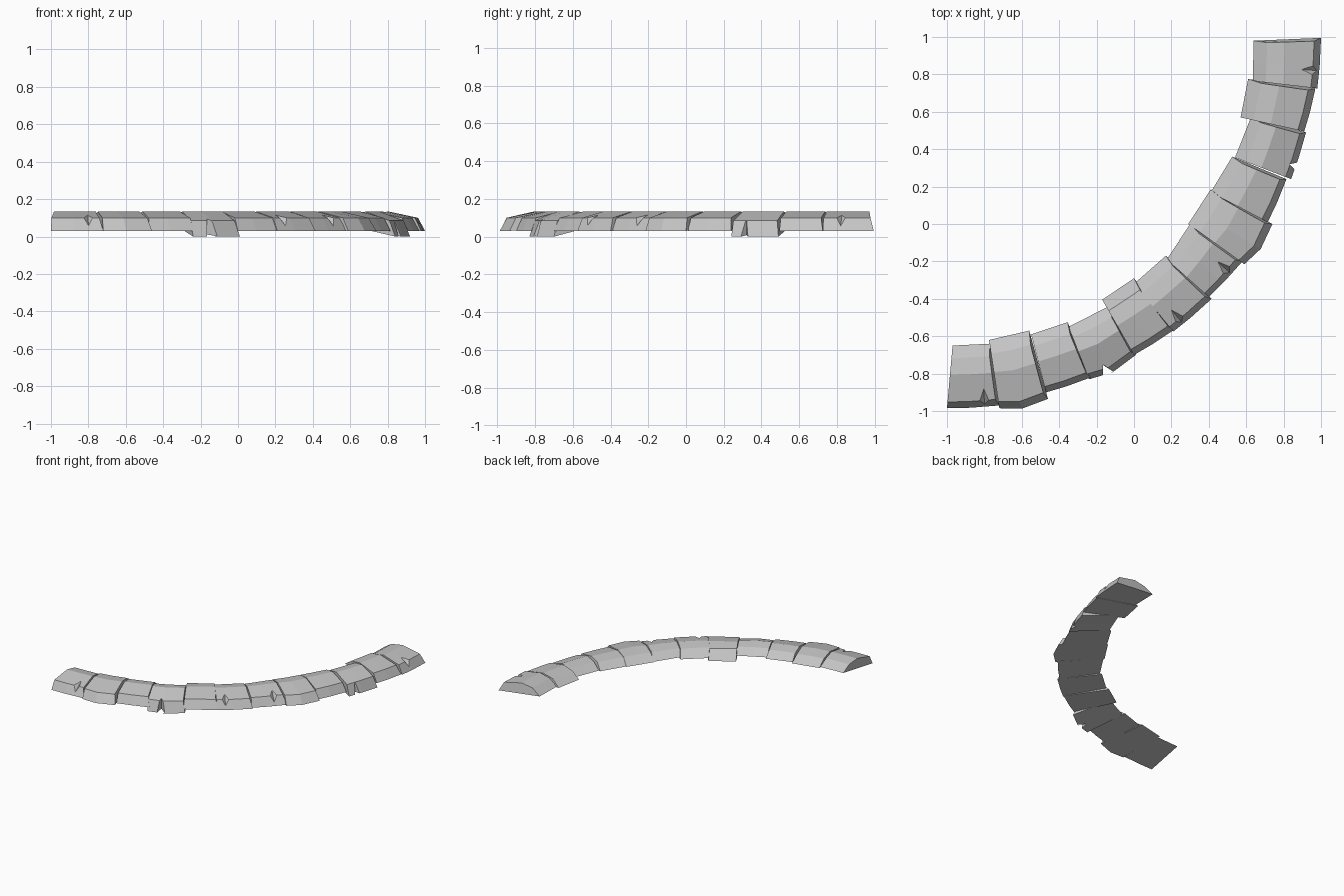
import bpy
import bmesh
from mathutils import Vector, Matrix

cube = bpy.data.objects.get("Cube")
if cube:
    bpy.data.objects.remove(cube, do_unlink=True)

stone = bpy.data.materials.new("grey stone")
stone.use_nodes = True
color = (0.55, 0.55, 0.55, 1)
stone.diffuse_color = color
stone.node_tree.nodes["Principled BSDF"].inputs["Base Color"].default_value = color

# Footprint of each block: outer start, outer end, inner start, inner end
FOOTPRINTS = [
    ((-1, -.985), (-.72, -.97), (-.97, -.65), (-.77, -.64)),
    ((-.72, -.985), (-.46, -.935), (-.775, -.62), (-.56, -.57)),
    ((-.47, -.9), (-.23, -.82), (-.55, -.59), (-.355, -.525)),
    ((-.24, -.83), (.01, -.7), (-.35, -.55), (-.135, -.44)),
    ((0, -.7), (.215, -.565), (-.17, -.405), (0, -.29)),
    ((.21, -.575), (.415, -.4), (0, -.32), (.17, -.17)),
    ((.4, -.39), (.58, -.2), (.175, -.19), (.3, 0)),
    ((.59, -.215), (.74, 0), (.29, 0), (.41, .185)),
    ((.715, .01), (.815, .24), (.41, .17), (.525, .36)),
    ((.84, .24), (.92, .49), (.54, .355), (.625, .57)),
    ((.91, .495), (.97, .725), (.57, .57), (.61, .775)),
    ((.98, .725), (1, .995), (.635, .765), (.64, .98)),
]
BULGE = {1: .025, 3: .025, 7: .025}             # blocks with a bent outer side
SUNK = {3, 9}                                   # blocks tipped down outwards
INNER_LOW = {4: .045, 5: .06}                   # underside height at the inner edge
CHIPS = {0: .72, 3: .36, 5: .25, 6: .65, 9: .28, 11: .35}  # place along outer edge
SHOULDER, RIDGE, RIM = (.2, .117), (.47, .133), (.9, .1)
END_DRAFT = .06                                 # far end face leans inwards


def build_block(index, corners):
    """Loft the cross-section through three stations along the footprint."""
    o0, o1, i0, i1 = [Vector(c) for c in corners]
    tip = .03 if index in SUNK else 0
    section = [(0, INNER_LOW.get(index, .07)), SHOULDER, RIDGE,
               (RIM[0], RIM[1] - tip / 2), (1, .03 - tip)]
    along = (o1 - o0).normalized()
    outward = Vector((along.y, -along.x))
    bm = bmesh.new()
    rings = []
    for t in (0, .45, 1):
        ring = []
        for w, z in section:
            s = t if w in (0, 1) else t * (1 - END_DRAFT)
            outer = o0.lerp(o1, s)
            if 0 < t < 1:
                outer += outward * BULGE.get(index, .004)
            p = i0.lerp(i1, s).lerp(outer, w)
            ring.append(bm.verts.new((p.x, p.y, z)))
        rings.append(ring)
    count = len(section)
    for a, b in zip(rings, rings[1:]):
        for k in range(count):
            n = (k + 1) % count
            bm.faces.new((a[k], a[n], b[n], b[k]))
    bm.faces.new(rings[0])
    bm.faces.new(rings[-1])
    bmesh.ops.recalc_face_normals(bm, faces=bm.faces)
    return make_object(f"curb_stone_{index + 1}", bm)


def make_object(name, bm):
    mesh = bpy.data.meshes.new(name)
    bm.to_mesh(mesh)
    bm.free()
    mesh.materials.append(stone)
    obj = bpy.data.objects.new(name, mesh)
    bpy.context.collection.objects.link(obj)
    return obj


def chip_edge(obj, corners, t, deep):
    """Cut a three-sided notch out of the outer edge."""
    o0, o1 = Vector(corners[0]), Vector(corners[1])
    along = (o1 - o0).normalized()
    spot = o0.lerp(o1, t) + Vector((along.y, -along.x)) * .005
    bm = bmesh.new()
    if deep:
        bmesh.ops.create_cone(bm, cap_ends=True, segments=3,
                              radius1=.035, radius2=.045, depth=.3)
    else:
        bmesh.ops.create_cone(bm, cap_ends=True, segments=3,
                              radius1=.005, radius2=.15, depth=.1)
    # One corner of the cutter points into the block
    turn = Matrix.Rotation(along.angle_signed(Vector((1, 0))), 4, 'Z')
    bm.transform(Matrix.Translation((spot.x, spot.y, .1)) @ turn)
    cutter = make_object("chip_cutter", bm)
    cutter.hide_render = True
    mod = obj.modifiers.new("chip", 'BOOLEAN')
    mod.operation = 'DIFFERENCE'
    mod.solver = 'EXACT'
    mod.object = cutter
    graph = bpy.context.evaluated_depsgraph_get()
    result = bpy.data.meshes.new_from_object(obj.evaluated_get(graph))
    obj.modifiers.clear()
    obj.data = result
    bpy.data.objects.remove(cutter, do_unlink=True)


# Curved row of stones
for index, corners in enumerate(FOOTPRINTS):
    block = build_block(index, corners)
    if index in CHIPS:
        chip_edge(block, corners, CHIPS[index], index in SUNK)
